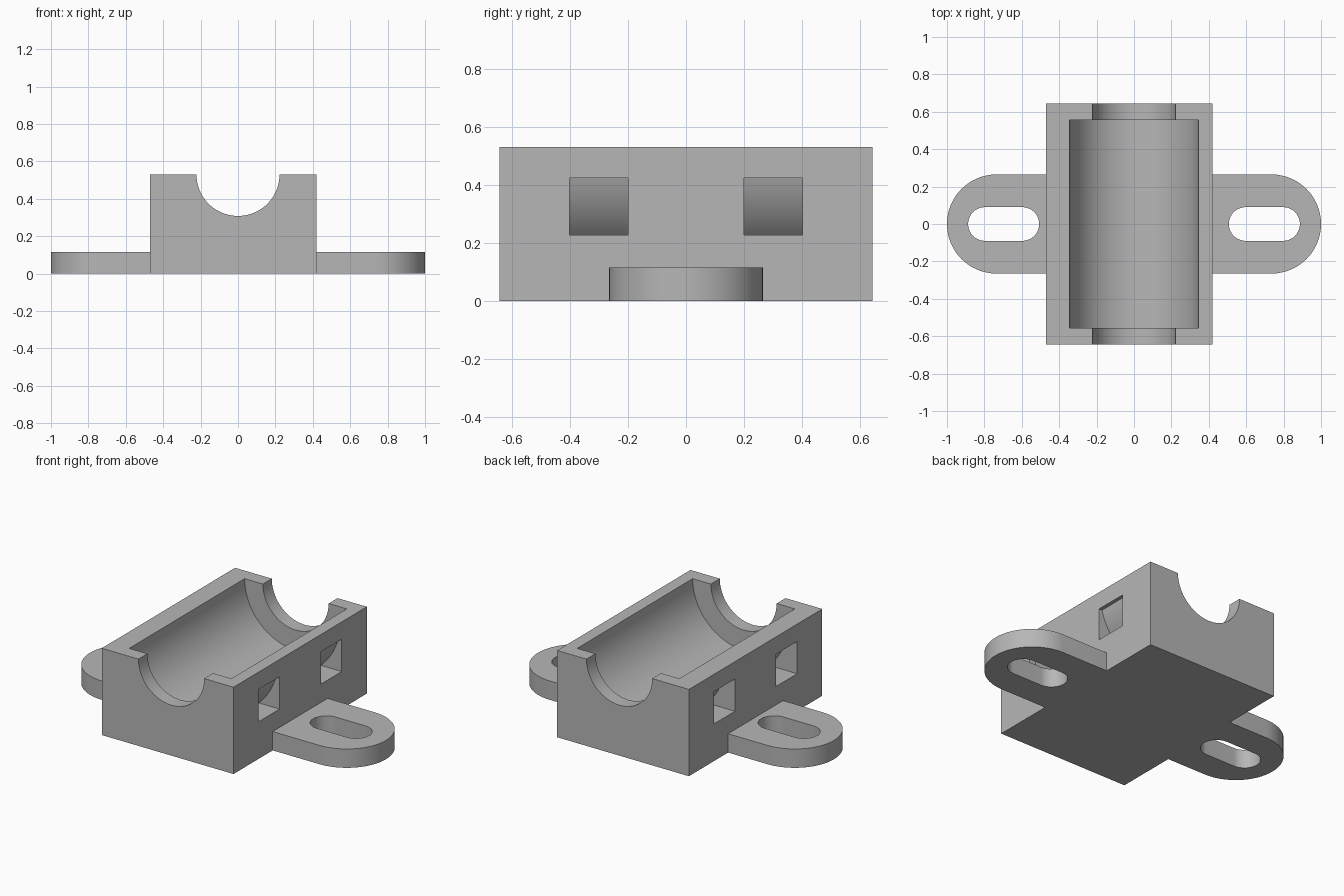
import bpy, bmesh, math
from mathutils import Vector

cube = bpy.data.objects.get("Cube")
if cube:
    bpy.data.objects.remove(cube, do_unlink=True)

TOP = 0.53            # bore axis lies in the top face
LEFT, RIGHT = -0.47, 0.42
HALF_LENGTH = 0.643

grey = bpy.data.materials.new("grey_plastic")
grey.use_nodes = True
colour = (0.47, 0.47, 0.47, 1)
grey.diffuse_color = colour
grey.node_tree.nodes["Principled BSDF"].inputs["Base Color"].default_value = colour


def prism(name, outline, axis, start, end):
    """Extrude a flat outline along y (outline in x, z) or z (outline in x, y)."""
    bm = bmesh.new()
    place = (lambda u, v: (u, start, v)) if axis == "y" else (lambda u, v: (u, v, start))
    face = bm.faces.new([bm.verts.new(place(u, v)) for u, v in outline])
    moved = bmesh.ops.extrude_face_region(bm, geom=[face])["geom"]
    offset = Vector((0, end - start, 0) if axis == "y" else (0, 0, end - start))
    bmesh.ops.translate(bm, vec=offset,
                        verts=[g for g in moved if isinstance(g, bmesh.types.BMVert)])
    bmesh.ops.recalc_face_normals(bm, faces=bm.faces)
    mesh = bpy.data.meshes.new(name)
    bm.to_mesh(mesh)
    bm.free()
    mesh.materials.append(grey)
    obj = bpy.data.objects.new(name, mesh)
    bpy.context.collection.objects.link(obj)
    return obj


def arc(cx, cy, radius, start, end, steps):
    angles = [math.radians(start + (end - start) * i / steps) for i in range(steps + 1)]
    return [(cx + radius * math.cos(a), cy + radius * math.sin(a)) for a in angles]


def stadium(x0, x1, radius):
    return (arc(x1 - radius, 0, radius, -90, 90, 32)
            + arc(x0 + radius, 0, radius, 90, 270, 32))


def combine(target, tool, operation):
    bpy.context.view_layer.objects.active = target
    mod = target.modifiers.new(operation.lower(), "BOOLEAN")
    mod.operation = operation
    mod.solver = "EXACT"
    mod.object = tool
    bpy.ops.object.modifier_apply(modifier=mod.name)
    bpy.data.objects.remove(tool, do_unlink=True)


# Block with both mounting lugs
holder = prism("bearing_holder",
               [(LEFT, 0), (RIGHT, 0), (RIGHT, TOP), (LEFT, TOP)],
               "y", -HALF_LENGTH, HALF_LENGTH)
combine(holder, prism("mounting_lugs", stadium(-1, 1, 0.265), "z", 0, 0.115), "UNION")

# Bearing seat and the narrower shaft opening through both end walls
for name, radius, reach in (("bearing_seat", 0.345, 0.557), ("shaft_opening", 0.222, 0.8)):
    circle = arc(0, TOP, radius, 0, 360, 96)[:-1]
    combine(holder, prism(name, circle, "y", -reach, reach), "DIFFERENCE")

# Screw slots in the lugs
for x0, x1 in ((0.507, 0.887), (-0.887, -0.507)):
    combine(holder, prism("screw_slot", stadium(x0, x1, 0.09), "z", -0.1, 0.3), "DIFFERENCE")

# Strap pockets: square windows that end on a round wall around the seat
WALL, LOW, HIGH = 0.412, 0.227, 0.424
low_angle = math.degrees(math.asin((LOW - TOP) / WALL))
high_angle = math.degrees(math.asin((HIGH - TOP) / WALL))
curve = arc(0, TOP, WALL, low_angle, high_angle, 14)
for side in (-1, 1):
    outline = [(side * x, z) for x, z in curve + [(0.6, HIGH), (0.6, LOW)]]
    for y in (-0.3, 0.3):
        combine(holder, prism("strap_pocket", outline, "y", y - 0.101, y + 0.101), "DIFFERENCE")

# Smooth curved walls, crisp edges
bpy.ops.object.select_all(action="DESELECT")
holder.select_set(True)
bpy.context.view_layer.objects.active = holder
bpy.ops.object.shade_smooth_by_angle(angle=math.radians(25))
